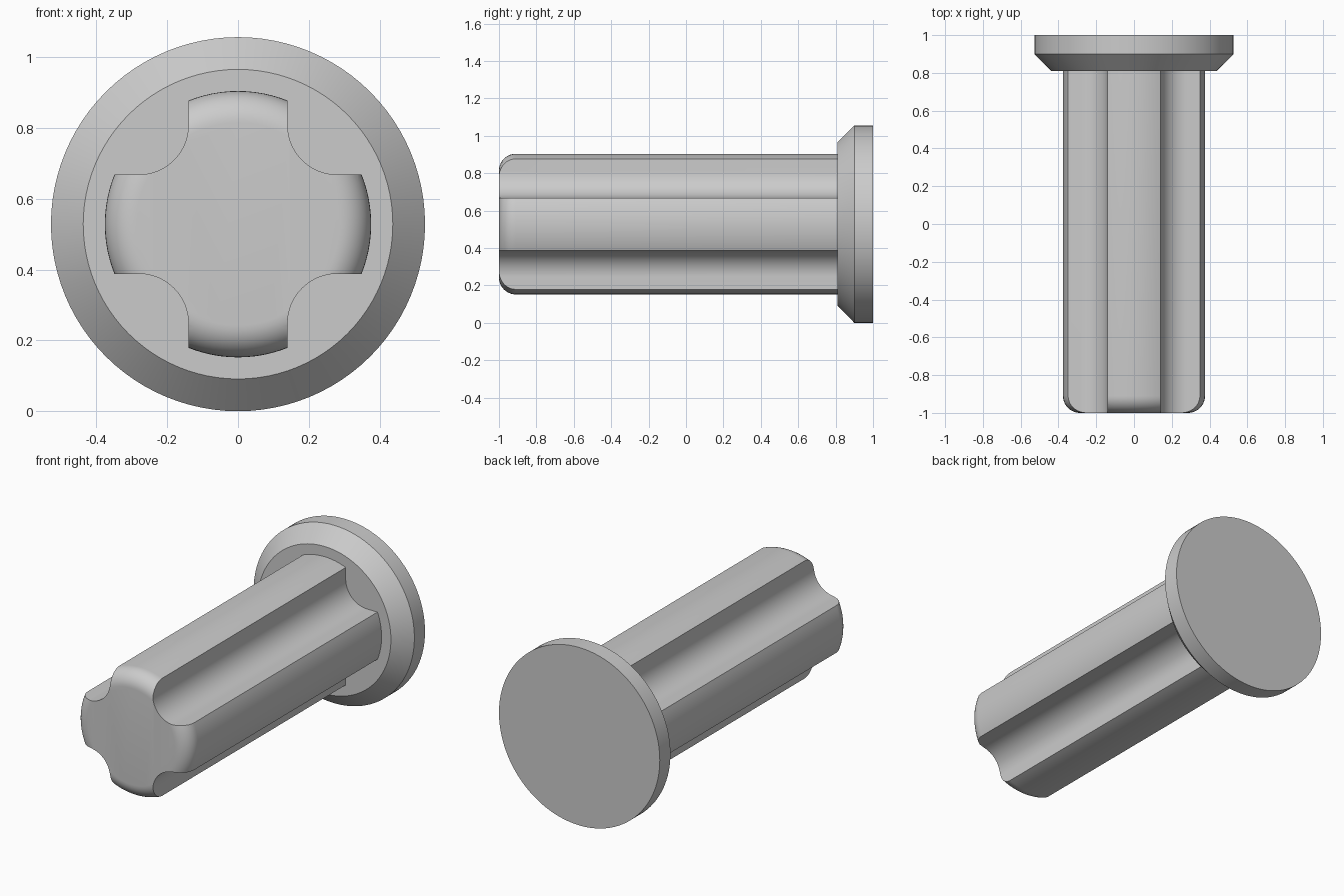
import bpy, bmesh, math
from mathutils import Vector

cube = bpy.data.objects.get("Cube")
if cube:
    bpy.data.objects.remove(cube, do_unlink=True)

AXIS_Z = 0.528      # height of the pin's axis
SEGMENTS = 96

grey = bpy.data.materials.new("plain grey")
grey.use_nodes = True
colour = (0.6, 0.6, 0.6, 1)
grey.diffuse_color = colour
grey.node_tree.nodes["Principled BSDF"].inputs["Base Color"].default_value = colour


def add_object(name, bm):
    bmesh.ops.recalc_face_normals(bm, faces=bm.faces)
    mesh = bpy.data.meshes.new(name)
    bm.to_mesh(mesh)
    bm.free()
    mesh.materials.append(grey)
    obj = bpy.data.objects.new(name, mesh)
    bpy.context.collection.objects.link(obj)
    obj.location.z = AXIS_Z
    return obj


def turned(name, profile):
    """Solid of revolution about y from (radius, y) pairs, with flat end caps."""
    bm = bmesh.new()
    rings = []
    for r, y in profile:
        angles = [math.tau * i / SEGMENTS for i in range(SEGMENTS)]
        rings.append([bm.verts.new((r * math.cos(a), y, r * math.sin(a))) for a in angles])
    for a, b in zip(rings, rings[1:]):
        for i in range(SEGMENTS):
            j = (i + 1) % SEGMENTS
            bm.faces.new((a[i], a[j], b[j], b[i]))
    bm.faces.new(rings[0])
    bm.faces.new(rings[-1])
    return add_object(name, bm)


def groove_cutter(name):
    """Four long round-bottomed grooves, one in each diagonal."""
    inner, radius, outer, steps = 0.14, 0.14, 0.6, 16
    centre = inner + radius
    outline = [(outer, outer), (inner, outer)]
    for i in range(steps + 1):
        a = math.pi + math.pi / 2 * i / steps
        outline.append((centre + radius * math.cos(a), centre + radius * math.sin(a)))
    outline.append((outer, inner))
    bm = bmesh.new()
    for sx in (1, -1):
        for sz in (1, -1):
            face = bm.faces.new([bm.verts.new((sx * x, -1.2, sz * z)) for x, z in outline])
            ext = bmesh.ops.extrude_face_region(bm, geom=[face])
            verts = [v for v in ext["geom"] if isinstance(v, bmesh.types.BMVert)]
            bmesh.ops.translate(bm, verts=verts, vec=Vector((0, 2.4, 0)))
    cutter = add_object(name, bm)
    cutter.hide_render = True
    return cutter


def smooth(obj):
    bpy.ops.object.select_all(action="DESELECT")
    obj.select_set(True)
    bpy.context.view_layer.objects.active = obj
    bpy.ops.object.shade_smooth_by_angle(angle=math.radians(30))


# Shaft with a rounded front rim
R, FILLET, STEPS = 0.376, 0.09, 10
rim = [math.pi / 2 * i / STEPS for i in range(STEPS + 1)]
profile = [(R - FILLET + FILLET * math.sin(a), -1 + FILLET - FILLET * math.cos(a)) for a in rim]
shaft = turned("fluted_shaft", profile + [(R, 0.81)])

# Cut the grooves, then remove the cutter
cutter = groove_cutter("groove_cutter")
cut = shaft.modifiers.new("grooves", "BOOLEAN")
cut.operation = "DIFFERENCE"
cut.solver = "EXACT"
cut.object = cutter
bpy.context.view_layer.objects.active = shaft
bpy.ops.object.modifier_apply(modifier=cut.name)
bpy.data.objects.remove(cutter, do_unlink=True)
smooth(shaft)

# Round head with a chamfered front edge
head = turned("chamfered_head", [(0.437, 0.81), (0.528, 0.90), (0.528, 1.0)])
smooth(head)
